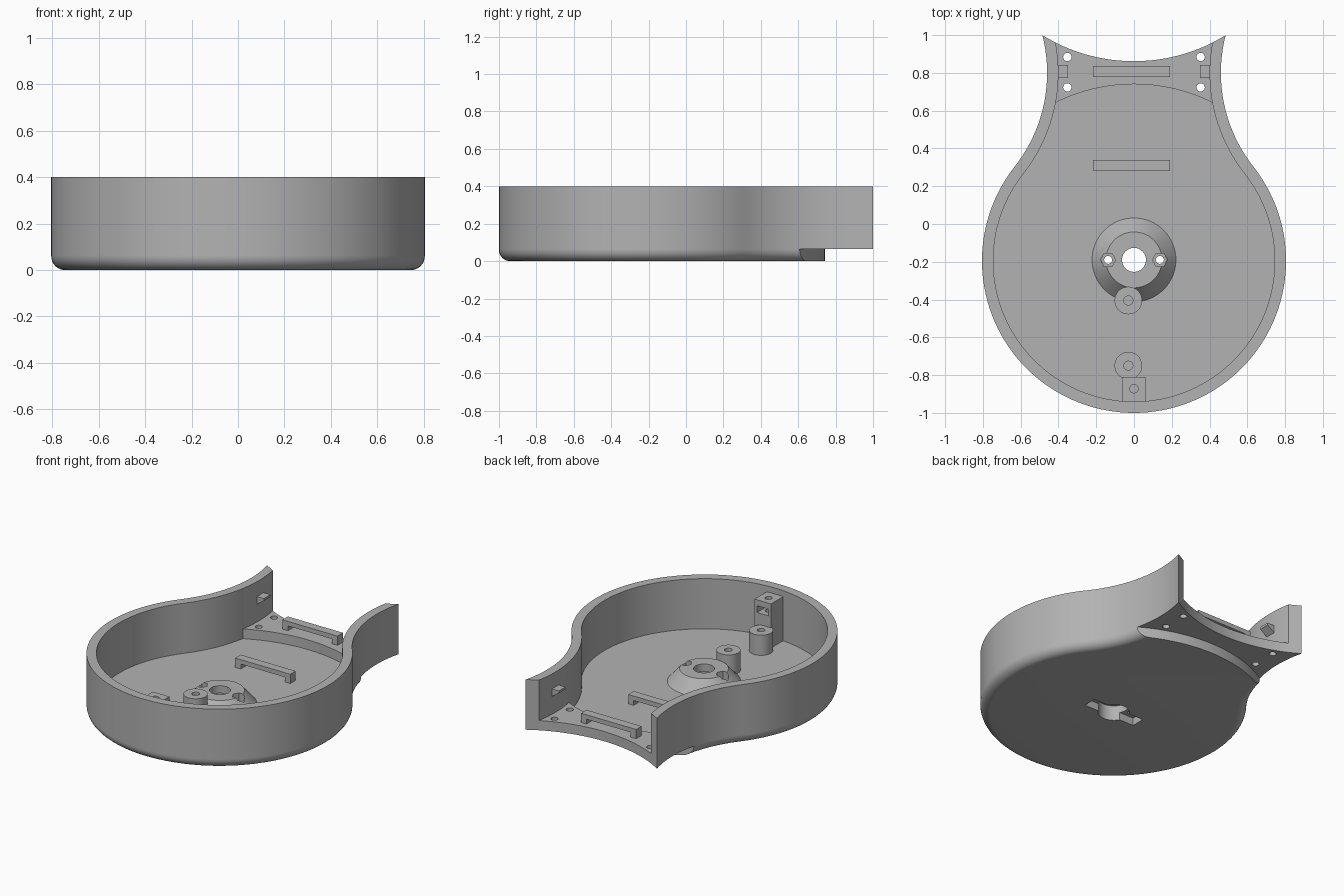
import bpy, bmesh
from math import sin, cos, pi, atan2, asin, sqrt, hypot

if "Cube" in bpy.data.objects:
    bpy.data.objects.remove(bpy.data.objects["Cube"])

grey = bpy.data.materials.new("plain grey")
grey.use_nodes = True
grey.diffuse_color = (0.45, 0.45, 0.45, 1)
grey.node_tree.nodes["Principled BSDF"].inputs["Base Color"].default_value = grey.diffuse_color

# Main dimensions
CY, R = -0.195, 0.805            # round bowl
NX, NY, NR = 1.262, 0.8, 0.802   # concave neck arc
FRONT = (1.7905, 0.9285, -1)     # concave mouth arc: centre y, radius, side
STEP = (CY, 0.937, 1)            # edge of the lower floor
FLOOR, DECK, TOP, WALL = 0.065, 0.13, 0.4, 0.06
TOUCH = atan2(NY - CY, NX)


def make(name, bm):
    bmesh.ops.recalc_face_normals(bm, faces=bm.faces)
    me = bpy.data.meshes.new(name)
    bm.to_mesh(me)
    bm.free()
    ob = bpy.data.objects.new(name, me)
    bpy.context.collection.objects.link(ob)
    me.materials.append(grey)
    return ob


def loft(name, rings, closed_path=True):
    """Rings of 3D points; closed_path caps first and last ring,
    otherwise the rings are rails of a closed section."""
    bm = bmesh.new()
    vs = [[bm.verts.new(p) for p in ring] for ring in rings]
    n = len(vs[0])
    pairs = list(zip(vs, vs[1:])) + ([] if closed_path else [(vs[-1], vs[0])])
    for a, b in pairs:
        for i in range(n if closed_path else n - 1):
            j = (i + 1) % n
            bm.faces.new((a[i], a[j], b[j], b[i]))
    if closed_path:
        bm.faces.new(vs[0])
        bm.faces.new(vs[-1])
    else:
        bm.faces.new([r[0] for r in vs])
        bm.faces.new([r[-1] for r in vs])
    return make(name, bm)


def at(points, z):
    return [(x, y, z) for x, y in points]


def box(name, x0, x1, y0, y1, z0, z1):
    sq = [(x0, y0), (x1, y0), (x1, y1), (x0, y1)]
    return loft(name, [at(sq, z0), at(sq, z1)])


def cylinder(name, x, y, r, z0, z1, r_top=None, n=48):
    def ring(q):
        return [(x + q * cos(2 * pi * i / n), y + q * sin(2 * pi * i / n)) for i in range(n)]
    return loft(name, [at(ring(r), z0), at(ring(r_top or r), z1)])


def arc(cx, cy, r, a0, a1, n):
    return [(cx + r * cos(a0 + (a1 - a0) * i / n), cy + r * sin(a0 + (a1 - a0) * i / n))
            for i in range(n + 1)]


def neck_angle(d, cap):
    """Angle on the neck arc, inset by d, where it meets the cap circle."""
    cy, cr, _ = cap
    r = NR + d
    dx, dy = -NX, cy - NY
    dist = hypot(dx, dy)
    a = (r * r - cr * cr + dist * dist) / (2 * dist)
    h = sqrt(r * r - a * a)
    ux, uy = dx / dist, dy / dist
    p = min((a * ux - s * h * uy, a * uy + s * h * ux) for s in (1, -1))
    return atan2(p[1], p[0]) % (2 * pi)


def cap_arc(cap, x0, x1, n=32):
    cy, r, side = cap
    a0, a1 = asin(x0 / r), asin(x1 / r)
    angles = [a0 + (a1 - a0) * i / n for i in range(n + 1)]
    return [(r * sin(a), cy + side * r * cos(a)) for a in angles]


def mirror(points):
    return [(-x, y) for x, y in reversed(points)]


def outline(d, cap):
    """Open path: right neck, round bowl, left neck, inset by d."""
    half = arc(NX, NY, NR + d, neck_angle(d, cap), TOUCH + pi, 20)
    half += arc(0, CY, R - d, TOUCH, -pi / 2, 48)[1:]
    return half + mirror(half)[1:]


def cut(ob, cutters):
    for c in cutters:
        c.hide_render = True
        m = ob.modifiers.new("cut", "BOOLEAN")
        m.operation, m.solver, m.object = "DIFFERENCE", "EXACT", c
        bpy.context.view_layer.objects.active = ob
        bpy.ops.object.modifier_apply(modifier=m.name)


parts, tools = [], []

# Lower floor with a rounded bottom edge
rings = []
for i in range(9):
    a = i / 8 * pi / 2
    path = outline(WALL * (1 - sin(a)), STEP)
    loop = path + cap_arc(STEP, path[-1][0], path[0][0])[1:-1]
    rings.append(at(loop, WALL * (1 - cos(a))))
rings.append(at(loop, FLOOR))
floor = loft("floor", rings)

# Side wall
outer, inner = outline(0, FRONT), outline(WALL, FRONT)
parts.append(loft("side_wall", [at(outer, FLOOR), at(outer, TOP), at(inner, TOP), at(inner, FLOOR)], False))

# Raised deck in the neck
inset = WALL / 2
back = (CY, 0.935, 1)
side = arc(NX, NY, NR + inset, neck_angle(inset, back), neck_angle(inset, FRONT), 16)
left = mirror(side)
poly = side + cap_arc(FRONT, side[-1][0], left[0][0])[1:-1]
poly += left + cap_arc(back, left[-1][0], side[0][0])[1:-1]
deck = loft("neck_deck", [at(poly, FLOOR), at(poly, DECK)])
holes = [cylinder("deck_hole_cutter", sx * 0.353, y, 0.022, 0, 0.3, n=24)
         for sx in (1, -1) for y in (0.884, 0.723)]
cut(deck, holes)

# Central hub with its bore, underside slot and nut pockets
HY = -0.19
hub = cylinder("hub", 0, HY, 0.222, FLOOR, 0.15, 0.148, 64)
bore = [cylinder("bore_cutter", 0, HY, 0.0635, -0.1, 0.3),
        cylinder("counterbore_cutter", 0, HY, 0.095, -0.1, 0.1),
        box("slot_cutter", -0.19, 0.19, HY - 0.045, HY + 0.045, -0.1, 0.05)]
for sx in (1, -1):
    bore.append(cylinder("screw_cutter", sx * 0.137, HY, 0.021, -0.1, 0.3, n=24))
    bore.append(cylinder("nut_cutter", sx * 0.137, HY, 0.04, 0.095, 0.3, n=6))
cut(hub, bore)
cut(floor, bore)

# Screw posts
posts = []
for name, y in (("inner_post", -0.405), ("outer_post", -0.75)):
    post = cylinder(name, -0.03, y, 0.073, FLOOR - 0.01, 0.2)
    drill = cylinder("post_cutter", -0.03, y, 0.024, 0.09, 0.3, n=24)
    cut(post, [drill])
    if name == "inner_post":
        cut(hub, [drill])
    posts.append(post)
    tools.append(drill)

# Fixing block against the wall
block = box("fixing_block", -0.061, 0.061, -0.95, -0.81, FLOOR - 0.01, 0.36)
block_cutters = [cylinder("block_hole_cutter", 0, -0.872, 0.022, 0.2, 0.5, n=24),
                 box("block_slot_cutter", -0.042, 0.042, -0.905, -0.7, 0.275, 0.32)]
cut(block, block_cutters)

# Cable tie bridges
for name, y, z in (("floor_bridge", 0.309, FLOOR), ("deck_bridge", 0.807, DECK)):
    bridge = box(name, -0.217, 0.19, y - 0.029, y + 0.029, z - 0.005, z + 0.062)
    gap = box("bridge_cutter", -0.175, 0.15, y - 0.1, y + 0.1, z - 0.1, z + 0.032)
    cut(bridge, [gap])
    parts.append(bridge)
    tools.append(gap)

# Wedge catches on the neck walls
for name, sx in (("left_catch", 1), ("right_catch", -1)):
    wedge = [(0.42, 0.235), (0.35, 0.285), (0.35, 0.3), (0.42, 0.3)]
    parts.append(loft(name, [[(sx * x, y, z) for x, z in wedge] for y in (0.772, 0.842)]))

parts += [floor, deck, hub, block] + posts
for c in tools + holes + bore + block_cutters:
    bpy.data.objects.remove(c)

# Smooth curved faces, keep edges crisp
bpy.ops.object.select_all(action="DESELECT")
for ob in parts:
    ob.select_set(True)
bpy.context.view_layer.objects.active = floor
bpy.ops.object.shade_smooth_by_angle(angle=pi / 6)
